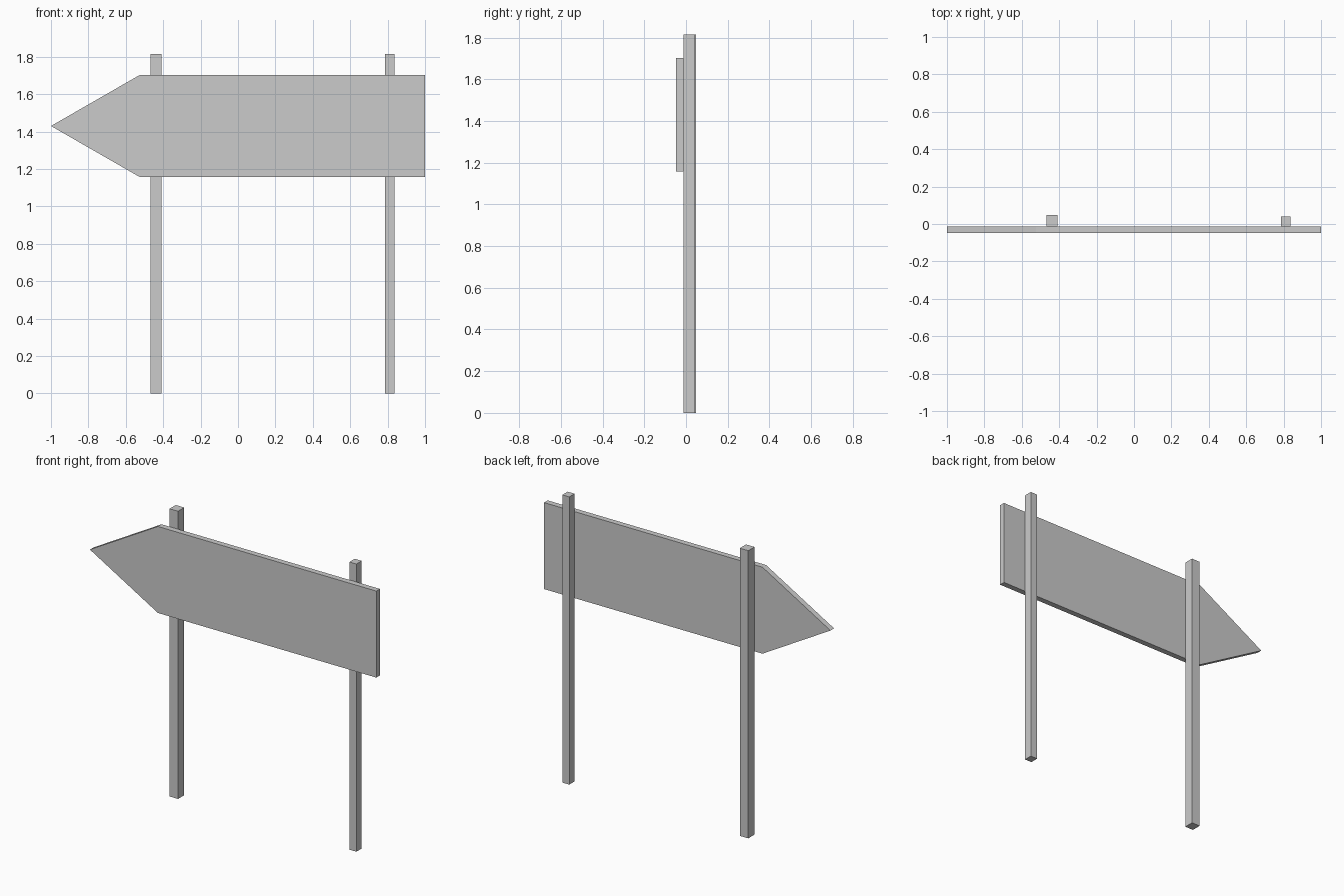
import bpy, bmesh

if "Cube" in bpy.data.objects:
    bpy.data.objects.remove(bpy.data.objects["Cube"])


def prism(name, outline, axis, start, end):
    """Extrude a flat outline along y or z into a closed solid."""
    bm = bmesh.new()
    place = (lambda a, b: (a, start, b)) if axis == 'y' else (lambda a, b: (a, b, start))
    face = bm.faces.new([bm.verts.new(place(a, b)) for a, b in outline])
    result = bmesh.ops.extrude_face_region(bm, geom=[face])
    moved = [g for g in result['geom'] if isinstance(g, bmesh.types.BMVert)]
    step = (0, end - start, 0) if axis == 'y' else (0, 0, end - start)
    bmesh.ops.translate(bm, verts=moved, vec=step)
    bmesh.ops.recalc_face_normals(bm, faces=bm.faces)
    mesh = bpy.data.meshes.new(name)
    bm.to_mesh(mesh)
    bm.free()
    obj = bpy.data.objects.new(name, mesh)
    bpy.context.collection.objects.link(obj)
    return obj


BACK = -0.013  # plane where the board meets the posts

# Arrow-shaped board pointing to -x
arrow = [(-1, 1.43), (-0.525, 1.157), (1, 1.157), (1, 1.703), (-0.525, 1.703)]
prism("arrow_board", arrow, 'y', -0.049, BACK)

# Two square posts behind the board, the left one slightly thicker
for name, x0, x1, y1 in (("left_post", -0.469, -0.41, 0.049),
                         ("right_post", 0.787, 0.836, 0.040)):
    prism(name, [(x0, BACK), (x1, BACK), (x1, y1), (x0, y1)], 'z', 0, 1.816)
